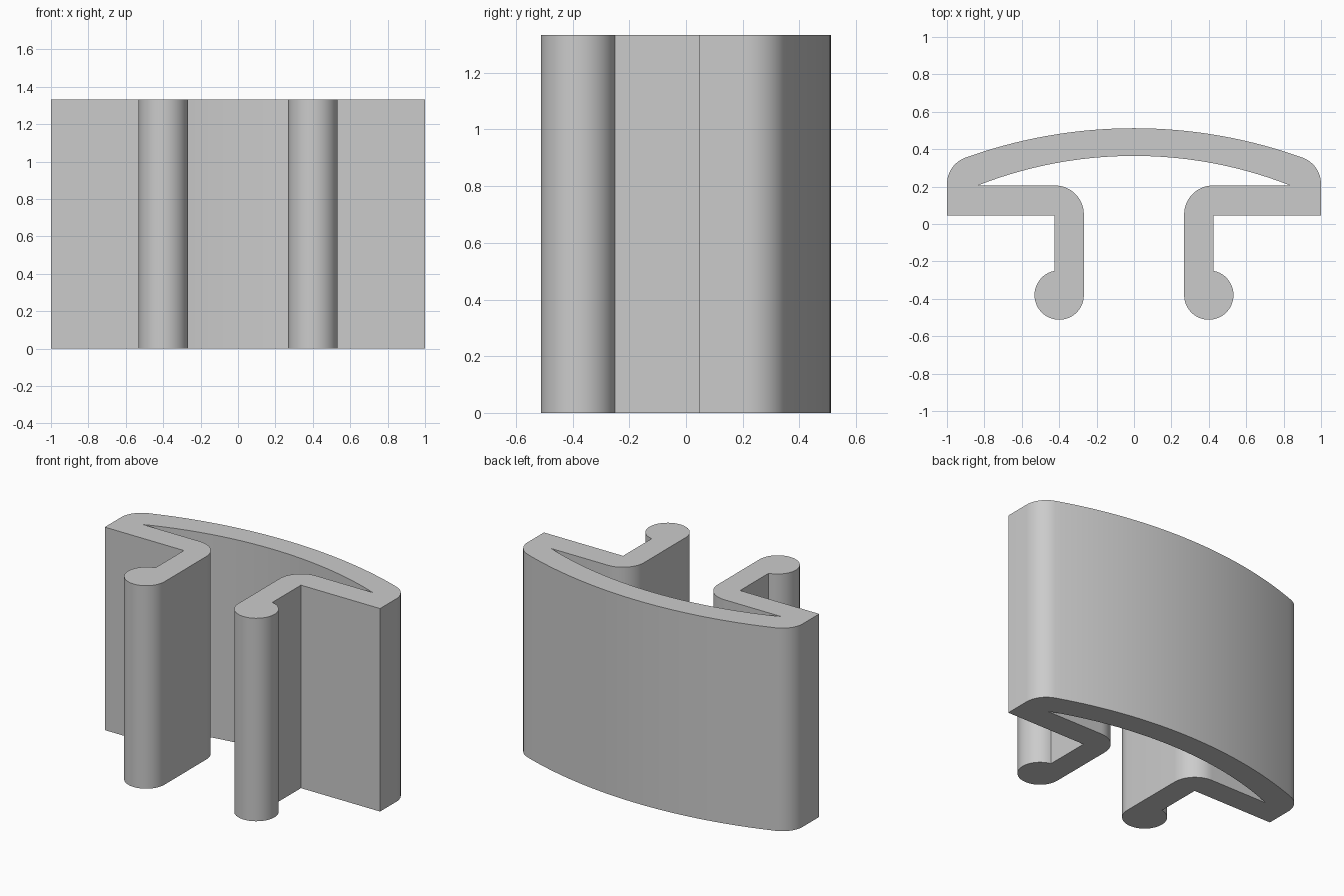
import bpy
import bmesh
from math import radians, sin, cos, asin, sqrt, degrees

cube = bpy.data.objects.get("Cube")
if cube:
    bpy.data.objects.remove(cube, do_unlink=True)

HEIGHT = 1.333


def arc(cx, cy, r, start, end, steps):
    """Points on a circle, angles in degrees."""
    angles = [radians(start + (end - start) * i / steps) for i in range(steps + 1)]
    return [(cx + r * cos(a), cy + r * sin(a)) for a in angles]


# Curved back: outer and inner bow, with a rounded corner tangent to the outer one
crown_y, outer_r = 0.512, 2.66
outer_cy = crown_y - outer_r
corner_r = 0.15
corner_x = 1 - corner_r
corner_y = outer_cy + sqrt((outer_r - corner_r) ** 2 - corner_x ** 2)
corner_angle = 90 - degrees(asin(corner_x / (outer_r - corner_r)))

inner_y, inner_r, inner_x = 0.364, 2.285, 0.835
inner_angle = 90 - degrees(asin(inner_x / inner_r))

# Flange, leg and round bead on the end of the leg
flange_low, flange_high = 0.046, 0.206
leg_in, leg_out = 0.268, 0.425
bead_x, bead_y, bead_r = 0.4, -0.38, 0.132
bead_angle = degrees(asin(sqrt(bead_r ** 2 - (leg_out - bead_x) ** 2) / bead_r))
bend_r = 0.155

half = arc(0, outer_cy, outer_r, 90, corner_angle, 24)
half += arc(corner_x, corner_y, corner_r, corner_angle, 0, 12)[1:]
half += [(1, flange_low), (leg_out, flange_low)]
half += arc(bead_x, bead_y, bead_r, bead_angle, -180, 36)
half += arc(leg_in + bend_r, flange_high - bend_r, bend_r, 180, 90, 14)
half += arc(0, inner_y - inner_r, inner_r, inner_angle, 90, 24)

# Full outline: the right half, then its mirror image back to the crown
outline = half + [(-x, y) for x, y in reversed(half[1:-1])]

# Extrude the section upwards
bm = bmesh.new()
section = bm.faces.new([bm.verts.new((x, y, 0)) for x, y in outline])
extruded = bmesh.ops.extrude_face_region(bm, geom=[section], use_keep_orig=True)
top_verts = [g for g in extruded["geom"] if isinstance(g, bmesh.types.BMVert)]
bmesh.ops.translate(bm, verts=top_verts, vec=(0, 0, HEIGHT))
bmesh.ops.recalc_face_normals(bm, faces=bm.faces)
mesh = bpy.data.meshes.new("clip_profile")
bm.to_mesh(mesh)
bm.free()

clip = bpy.data.objects.new("clip_profile", mesh)
bpy.context.collection.objects.link(clip)

# Plain grey material
grey = bpy.data.materials.new("light_grey")
grey.use_nodes = True
colour = (0.6, 0.6, 0.6, 1)
grey.diffuse_color = colour
grey.node_tree.nodes["Principled BSDF"].inputs["Base Color"].default_value = colour
mesh.materials.append(grey)

# Smooth curves, sharp corners
bpy.ops.object.select_all(action="DESELECT")
clip.select_set(True)
bpy.context.view_layer.objects.active = clip
bpy.ops.object.shade_smooth_by_angle(angle=radians(30))
